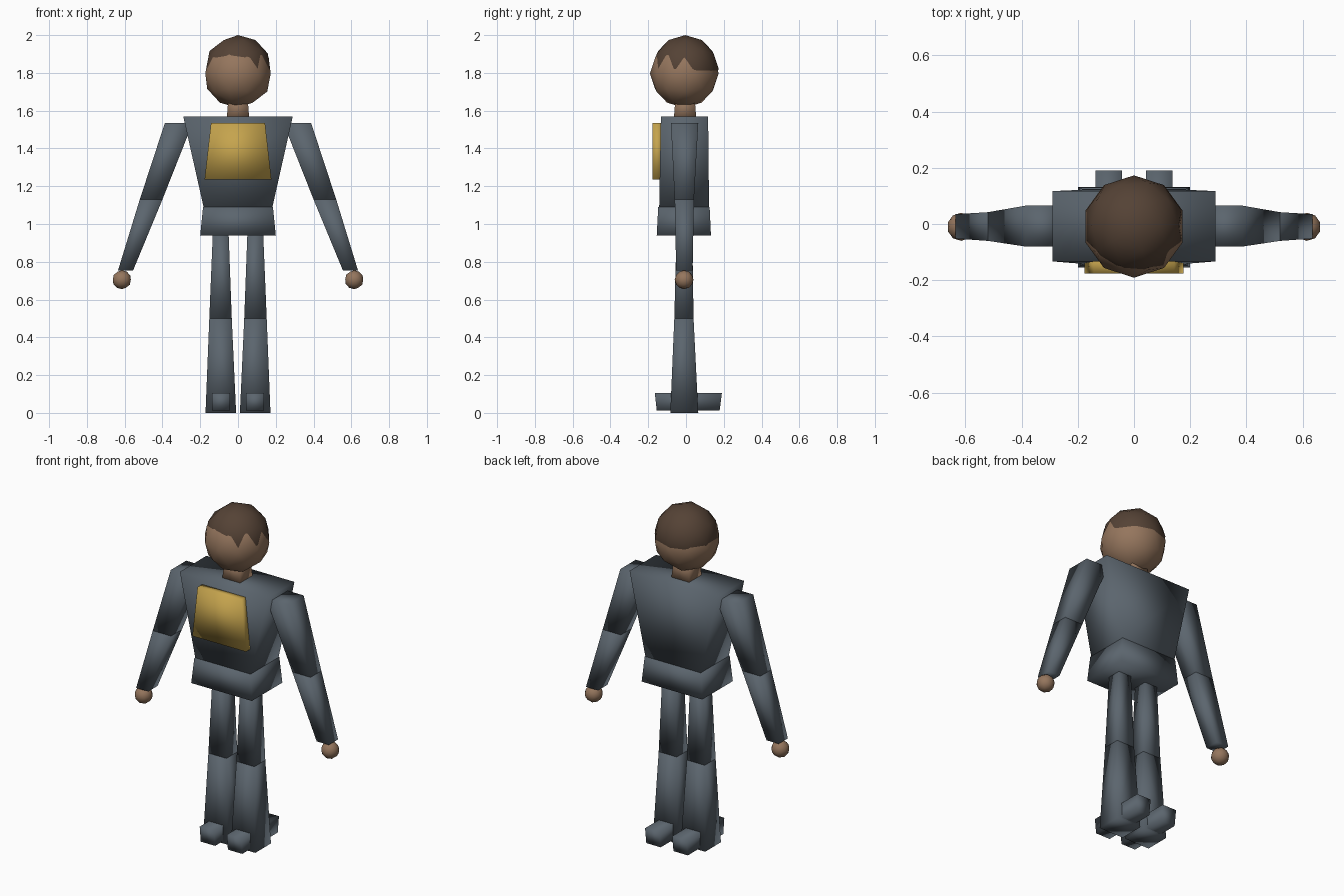
import bpy, bmesh
from mathutils import Matrix

if "Cube" in bpy.data.objects:
    bpy.data.objects.remove(bpy.data.objects["Cube"])


def material(name, rgb):
    m = bpy.data.materials.new(name)
    m.diffuse_color = (*rgb, 1)
    m.use_nodes = True
    m.node_tree.nodes["Principled BSDF"].inputs["Base Color"].default_value = m.diffuse_color
    return m


SUIT = material("slate grey", (0.105, 0.13, 0.155))
SKIN = material("skin", (0.30, 0.18, 0.11))
HAIR = material("dark brown", (0.09, 0.055, 0.036))
GOLD = material("gold", (0.56, 0.37, 0.075))


def finish(bm, name, mat):
    bmesh.ops.recalc_face_normals(bm, faces=bm.faces)
    for f in bm.faces:
        f.smooth = True
    me = bpy.data.meshes.new(name)
    bm.to_mesh(me)
    bm.free()
    me.materials.append(mat)
    ob = bpy.data.objects.new(name, me)
    bpy.context.collection.objects.link(ob)
    return ob


def taper(name, mat, low, high, side=1):
    """Tapered box between two level rectangles (x0, x1, y0, y1, z)."""
    bm = bmesh.new()
    rings = []
    for x0, x1, y0, y1, z in (low, high):
        rings.append([bm.verts.new((side * x, y, z))
                      for x, y in ((x0, y0), (x1, y0), (x1, y1), (x0, y1))])
    a, b = rings
    bm.faces.new(a)
    bm.faces.new(b)
    for i in range(4):
        j = (i + 1) % 4
        bm.faces.new((a[i], a[j], b[j], b[i]))
    return finish(bm, name, mat)


def ball(name, mat, centre, radius):
    bm = bmesh.new()
    bmesh.ops.create_icosphere(bm, subdivisions=2, radius=radius,
                               matrix=Matrix.Translation(centre))
    return finish(bm, name, mat)


# Head, hair cap and neck
ball("head", SKIN, (0, -0.009, 1.797), 0.182)
ball("hair", HAIR, (0, -0.004, 1.823), 0.177)
taper("neck", SKIN, (-0.06, 0.06, -0.065, 0.055, 1.55), (-0.05, 0.05, -0.055, 0.045, 1.68))

# Torso, pelvis and chest plate
taper("torso", SUIT, (-0.18, 0.18, -0.142, 0.122, 1.08), (-0.29, 0.29, -0.133, 0.117, 1.57))
taper("pelvis", SUIT, (-0.2, 0.2, -0.155, 0.132, 0.94), (-0.185, 0.185, -0.147, 0.125, 1.09))
taper("chest_plate", GOLD, (-0.177, 0.177, -0.177, -0.125, 1.235), (-0.143, 0.143, -0.177, -0.125, 1.535))

# Limbs, mirrored left and right
for side, tag in ((-1, "right"), (1, "left")):
    elbow = (0.40, 0.52, -0.06, 0.042, 1.13)
    taper(tag + "_upper_arm", SUIT, elbow, (0.24, 0.387, -0.08, 0.065, 1.535), side)
    taper(tag + "_forearm", SUIT, (0.555, 0.635, -0.052, 0.035, 0.755), elbow, side)
    ball(tag + "_hand", SKIN, (side * 0.615, -0.01, 0.705), 0.05)
    knee = (0.033, 0.152, -0.062, 0.04, 0.5)
    taper(tag + "_thigh", SUIT, knee, (0.05, 0.133, -0.05, 0.033, 0.96), side)
    taper(tag + "_shin", SUIT, (0.01, 0.172, -0.083, 0.065, 0.0), knee, side)
    taper(tag + "_foot", SUIT, (0.042, 0.137, -0.155, 0.178, 0.012),
          (0.042, 0.137, -0.165, 0.19, 0.105), side)
